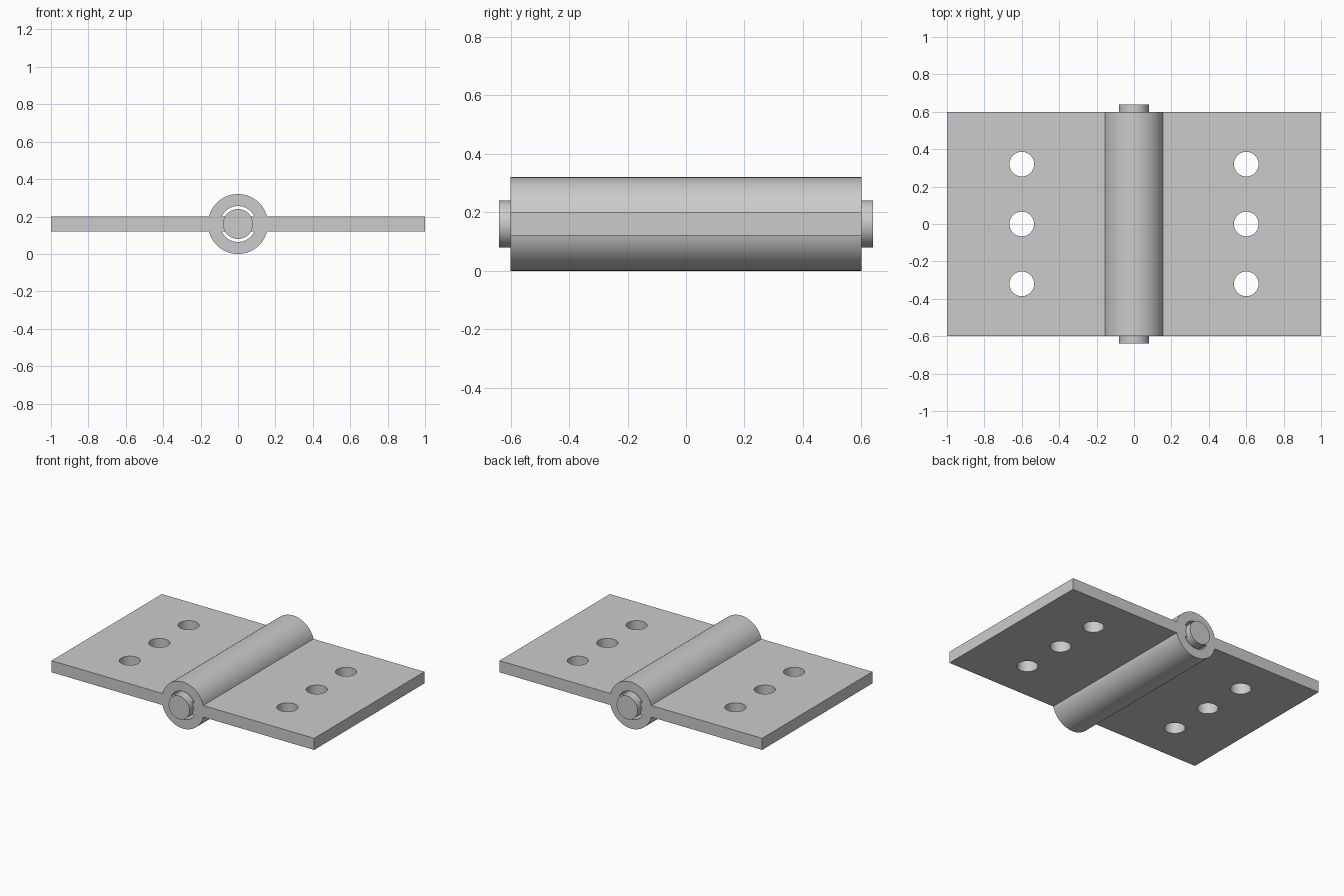
import bpy, bmesh
from math import sin, cos, asin, pi, radians

cube = bpy.data.objects.get("Cube")
if cube:
    bpy.data.objects.remove(cube, do_unlink=True)

AXIS_Z = 0.16          # height of the hinge axis
OUTER, BORE, PIN = 0.16, 0.096, 0.08
HALF_T = 0.04          # half the leaf thickness
HALF_Y = 0.6           # half the leaf length
STEPS = 24

steel = bpy.data.materials.new("grey_steel")
steel.use_nodes = True
grey = (0.6, 0.6, 0.6, 1)
steel.diffuse_color = grey
steel.node_tree.nodes["Principled BSDF"].inputs["Base Color"].default_value = grey


def arc(radius, start, end):
    """Points of an arc round the hinge axis, as (x, z)."""
    angles = [start + (end - start) * i / STEPS for i in range(STEPS + 1)]
    return [(radius * cos(a), AXIS_Z + radius * sin(a)) for a in angles]


def make_object(name, bm):
    bmesh.ops.recalc_face_normals(bm, faces=bm.faces)
    mesh = bpy.data.meshes.new(name)
    bm.to_mesh(mesh)
    bm.free()
    mesh.materials.append(steel)
    obj = bpy.data.objects.new(name, mesh)
    bpy.context.collection.objects.link(obj)
    return obj


def activate(obj):
    bpy.ops.object.select_all(action='DESELECT')
    obj.select_set(True)
    bpy.context.view_layer.objects.active = obj


def smooth(obj):
    activate(obj)
    bpy.ops.object.shade_smooth_by_angle(angle=radians(30))


# Half cross-section: knuckle, leaf and the tongue that reaches the pin
a_out, a_in = asin(HALF_T / OUTER), asin(HALF_T / BORE)
low, high = AXIS_Z - HALF_T, AXIS_Z + HALF_T
profile = (arc(OUTER, pi / 2, a_out) + [(1, high), (1, low)]
           + arc(OUTER, -a_out, -pi / 2) + arc(BORE, -pi / 2, -a_in)
           + [(0.06, low), (0.06, high)] + arc(BORE, a_in, pi / 2))

bm = bmesh.new()
front = [bm.verts.new((x, -HALF_Y, z)) for x, z in profile]
back = [bm.verts.new((x, HALF_Y, z)) for x, z in profile]
bm.faces.new(front)
bm.faces.new(back)
n = len(profile)
for i in range(n):
    j = (i + 1) % n
    bm.faces.new((front[i], front[j], back[j], back[i]))
bmesh.ops.recalc_face_normals(bm, faces=bm.faces)
# Open the seam on the mirror plane
seam = [f for f in bm.faces if all(abs(v.co.x) < 1e-5 for v in f.verts)]
bmesh.ops.delete(bm, geom=seam, context='FACES_ONLY')
leaves = make_object("hinge_leaves", bm)
mirror = leaves.modifiers.new("mirror", 'MIRROR')
mirror.merge_threshold = 0.0005

# Screw holes, three through each leaf
bm = bmesh.new()
for x in (-0.6, 0.6):
    for y in (-0.32, 0, 0.32):
        made = bmesh.ops.create_cone(bm, cap_ends=True, segments=48, radius1=0.066,
                                     radius2=0.066, depth=0.3)
        bmesh.ops.translate(bm, verts=made["verts"], vec=(x, y, AXIS_Z))
cutter = make_object("screw_hole_cutter", bm)
cutter.hide_render = True
holes = leaves.modifiers.new("holes", 'BOOLEAN')
holes.operation = 'DIFFERENCE'
holes.solver = 'EXACT'
holes.object = cutter
activate(leaves)
for name in ("mirror", "holes"):
    bpy.ops.object.modifier_apply(modifier=name)
bpy.data.objects.remove(cutter, do_unlink=True)
smooth(leaves)

# Pin through the knuckle
bpy.ops.mesh.primitive_cylinder_add(vertices=64, radius=PIN, depth=1.28,
                                    location=(0, 0, AXIS_Z), rotation=(pi / 2, 0, 0))
pin = bpy.context.object
pin.name = "hinge_pin"
pin.data.materials.append(steel)
smooth(pin)
